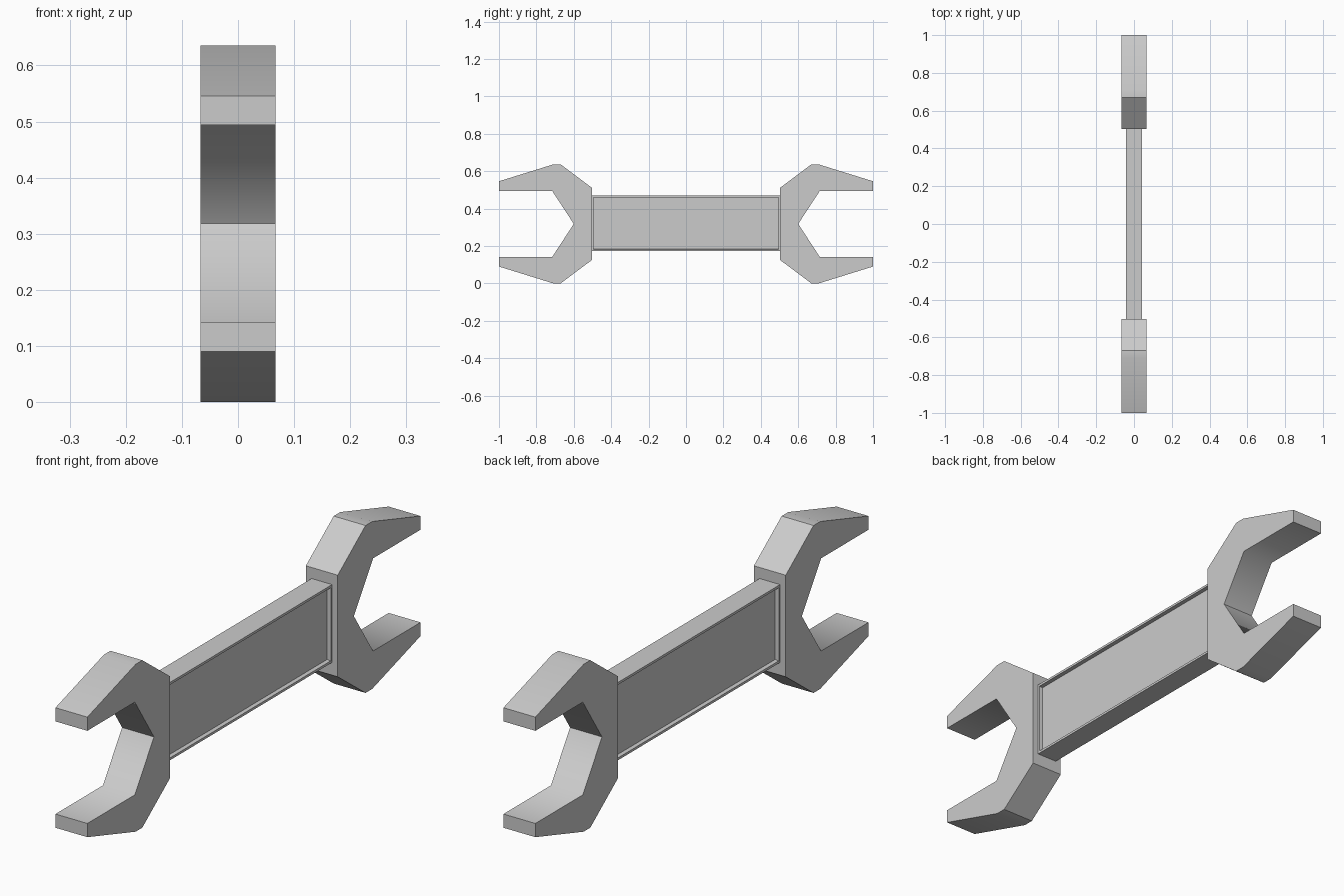
import bpy, bmesh, math

if "Cube" in bpy.data.objects:
    bpy.data.objects.remove(bpy.data.objects["Cube"])

MID = 0.318  # height of the long axis

# upper half of an open jaw, (y, height above axis), from handle side round to throat
HALF = [(0.503, 0.193), (0.67, 0.318), (0.71, 0.318), (1.0, 0.228),
        (1.0, 0.176), (0.715, 0.176)]
PROFILE = HALF + [(0.60, 0.0)] + [(y, -h) for y, h in reversed(HALF)]


def finish(bm, name):
    bmesh.ops.recalc_face_normals(bm, faces=bm.faces)
    mesh = bpy.data.meshes.new(name)
    bm.to_mesh(mesh)
    bm.free()
    obj = bpy.data.objects.new(name, mesh)
    bpy.context.collection.objects.link(obj)
    return obj


def jaw_head(name, side, half_width=0.067):
    bm = bmesh.new()
    face = bm.faces.new([bm.verts.new((-half_width, side * y, MID + h)) for y, h in PROFILE])
    moved = bmesh.ops.extrude_face_region(bm, geom=[face])["geom"]
    bmesh.ops.translate(bm, vec=(2 * half_width, 0, 0),
                        verts=[v for v in moved if isinstance(v, bmesh.types.BMVert)])
    bmesh.ops.recalc_face_normals(bm, faces=bm.faces)
    # soft shading over the shallow crown and the throat bends, sharp elsewhere
    for f in bm.faces:
        f.smooth = True
    for e in bm.edges:
        a, b = e.verts
        across = abs(a.co.x - b.co.x) > 0.01
        throat = across and abs(abs(a.co.y) - 0.715) < 0.001
        e.smooth = throat or e.calc_face_angle(0) < math.radians(30)
    return finish(bm, name)


# heads at both ends
jaw_head("front_jaw", -1)
jaw_head("back_jaw", 1)

# handle bar with a recessed panel on each broad side
bm = bmesh.new()
bmesh.ops.create_cube(bm, size=1)
bmesh.ops.scale(bm, vec=(0.086, 1.01, 0.296), verts=bm.verts)
bmesh.ops.translate(bm, vec=(0, 0, MID + 0.003), verts=bm.verts)
bm.normal_update()
for panel in [f for f in bm.faces if abs(f.normal.x) > 0.9]:
    bmesh.ops.inset_individual(bm, faces=[panel], thickness=0.013)
    bmesh.ops.inset_individual(bm, faces=[panel], thickness=0.002, depth=-0.015)
finish(bm, "handle")
